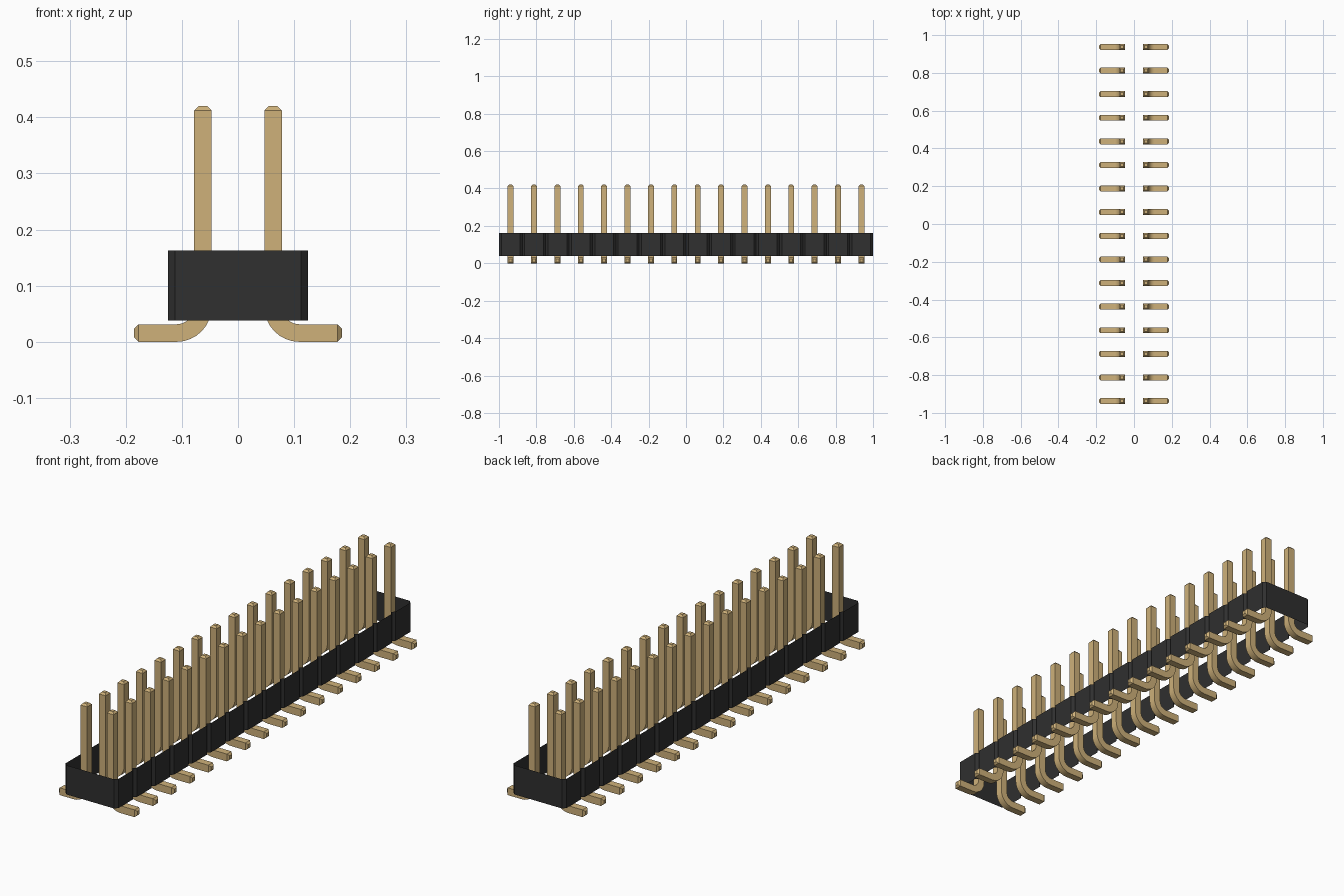
import bpy, bmesh, math

if "Cube" in bpy.data.objects:
    bpy.data.objects.remove(bpy.data.objects["Cube"], do_unlink=True)

ROWS = 16
PITCH = 2 / ROWS
HALF_PIN = PITCH / 8
BEND_RADIUS = 0.047


def material(name, rgb):
    mat = bpy.data.materials.new(name)
    mat.use_nodes = True
    mat.diffuse_color = (*rgb, 1)
    mat.node_tree.nodes["Principled BSDF"].inputs["Base Color"].default_value = (*rgb, 1)
    return mat


def add_object(name, bm, mat):
    bmesh.ops.recalc_face_normals(bm, faces=bm.faces)
    mesh = bpy.data.meshes.new(name)
    bm.to_mesh(mesh)
    bm.free()
    mesh.materials.append(mat)
    obj = bpy.data.objects.new(name, mesh)
    bpy.context.collection.objects.link(obj)
    return obj


def bridge(bm, a, b):
    for i in range(len(a)):
        j = (i + 1) % len(a)
        bm.faces.new((a[i], a[j], b[j], b[i]))


gold = material("gold", (0.62, 0.44, 0.195))
black = material("black plastic", (0.029, 0.029, 0.029))

# Housing: open sleeve whose long sides are notched between rows
chamfer = PITCH / 10
side = []
for row in range(ROWS):
    y = -1 + row * PITCH
    side += [(PITCH - chamfer, y), (PITCH, y + chamfer),
             (PITCH, y + PITCH - chamfer)]
side.append((PITCH - chamfer, 1))
outline = side + [(-x, y) for x, y in reversed(side)]
bm = bmesh.new()
rings = [[bm.verts.new((x, y, z)) for x, y in outline] for z in (0.038, 0.163)]
bridge(bm, *rings)
add_object("housing", bm, black)

# Pin: square section swept down the post, round the bend and along the foot
post_x = PITCH / 2
path = [(post_x, 0.42, 0, 0.5), (post_x, 0.412, 0, 1)]
STEPS = 8
for i in range(STEPS + 1):
    a = math.pi / 2 * i / STEPS
    path.append((post_x + BEND_RADIUS * (1 - math.cos(a)),
                 HALF_PIN + BEND_RADIUS * (1 - math.sin(a)), a, 1))
path += [(0.177, HALF_PIN, math.pi / 2, 1), (0.185, HALF_PIN, math.pi / 2, 0.5)]

bm = bmesh.new()
rings = []
for x, z, angle, scale in path:
    h = HALF_PIN * scale
    rings.append([bm.verts.new((x + u * h * math.cos(angle), v * h - 1 + PITCH / 2,
                                z + u * h * math.sin(angle)))
                  for u, v in ((-1, -1), (1, -1), (1, 1), (-1, 1))])
for a, b in zip(rings, rings[1:]):
    bridge(bm, a, b)
bm.faces.new(rings[0])
bm.faces.new(rings[-1])
pins = add_object("pins", bm, gold)

bpy.ops.object.select_all(action="DESELECT")
pins.select_set(True)
bpy.context.view_layer.objects.active = pins
bpy.ops.object.shade_smooth_by_angle(angle=math.radians(30))

# Repeat the pin on both sides and along every row
pins.modifiers.new("both_sides", "MIRROR")
array = pins.modifiers.new("rows", "ARRAY")
array.use_relative_offset = False
array.use_constant_offset = True
array.constant_offset_displace = (0, PITCH, 0)
array.count = ROWS
